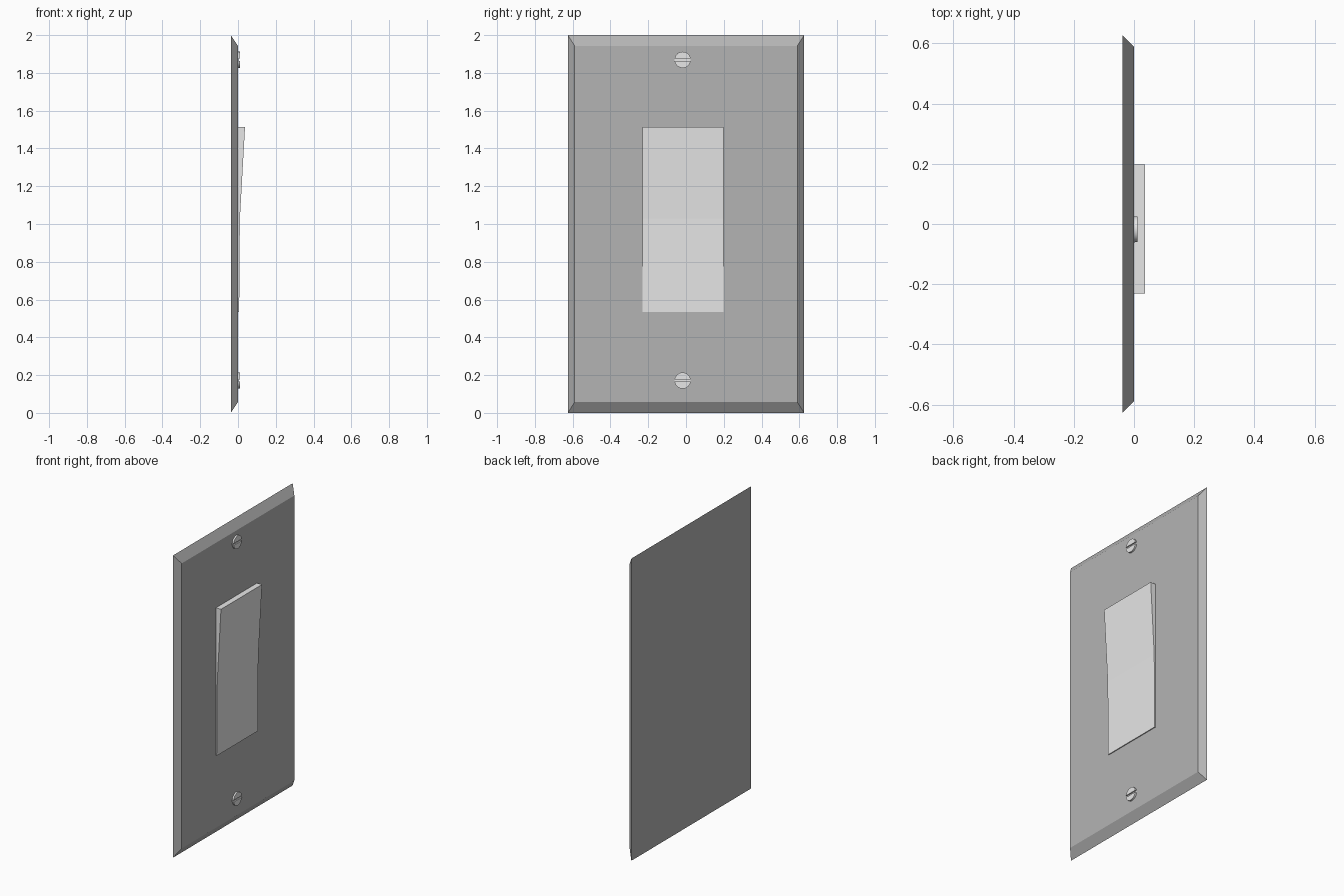
import bpy, bmesh, math
from mathutils import Matrix

if "Cube" in bpy.data.objects:
    bpy.data.objects.remove(bpy.data.objects["Cube"])


def material(name, value):
    m = bpy.data.materials.new(name)
    m.diffuse_color = (value, value, value, 1)
    m.use_nodes = True
    m.node_tree.nodes["Principled BSDF"].inputs["Base Color"].default_value = m.diffuse_color
    return m


GREY = material("plate grey", 0.455)
WHITE = material("off white", 0.8)


def finish(name, bm, mat):
    bmesh.ops.recalc_face_normals(bm, faces=bm.faces)
    mesh = bpy.data.meshes.new(name)
    bm.to_mesh(mesh)
    bm.free()
    mesh.materials.append(mat)
    obj = bpy.data.objects.new(name, mesh)
    bpy.context.collection.objects.link(obj)
    return obj


def loft(name, a, b, mat):
    """Solid between two matching outlines."""
    bm = bmesh.new()
    va, vb = [[bm.verts.new(p) for p in ring] for ring in (a, b)]
    bm.faces.new(va)
    bm.faces.new(vb)
    n = len(va)
    for i in range(n):
        j = (i + 1) % n
        bm.faces.new((va[i], va[j], vb[j], vb[i]))
    return finish(name, bm, mat)


def rectangle(x, half_y, half_z):
    return [(x, sy * half_y, 1 + sz * half_z)
            for sy, sz in ((-1, -1), (1, -1), (1, 1), (-1, 1))]


# Wall plate with sloped edges
loft("wall_plate", rectangle(-0.038, 0.626, 1.0),
     rectangle(0.0, 0.589, 0.943), GREY)

# Rocker: side profile (x, z) extruded across y
profile = [(-0.004, 0.535), (0.006, 0.535), (0.010, 1.03),
           (0.037, 1.513), (-0.004, 1.513)]
loft("rocker", [(x, -0.231, z) for x, z in profile],
     [(x, 0.198, z) for x, z in profile], WHITE)

# Slotted screw heads: two half discs standing on a thinner full disc
R, SLOT, FLOOR, TOP = 0.043, 0.006, 0.003, 0.011


def screw(name, z):
    bm = bmesh.new()
    turn = Matrix.Translation((0, -0.018, z)) @ Matrix.Rotation(math.pi / 2, 4, 'Y')
    bmesh.ops.create_cone(bm, cap_ends=True, segments=32, radius1=R, radius2=R,
                          depth=FLOOR + 0.004,
                          matrix=turn @ Matrix.Translation((0, 0, (FLOOR - 0.004) / 2)))
    a0 = math.asin(SLOT / R)
    for side in (-1, 1):
        arc = [a0 + (math.pi - 2 * a0) * i / 16 for i in range(17)]
        rings = [[bm.verts.new((x, -0.018 + R * math.cos(a), z + side * R * math.sin(a)))
                  for a in arc] for x in (FLOOR, TOP)]
        bm.faces.new(rings[1])
        for i in range(17):
            j = (i + 1) % 17
            bm.faces.new((rings[0][i], rings[0][j], rings[1][j], rings[1][i]))
    obj = finish(name, bm, WHITE)
    bpy.ops.object.select_all(action='DESELECT')
    obj.select_set(True)
    bpy.context.view_layer.objects.active = obj
    bpy.ops.object.shade_smooth_by_angle(angle=math.radians(30))


screw("upper_screw", 1.869)
screw("lower_screw", 0.171)
